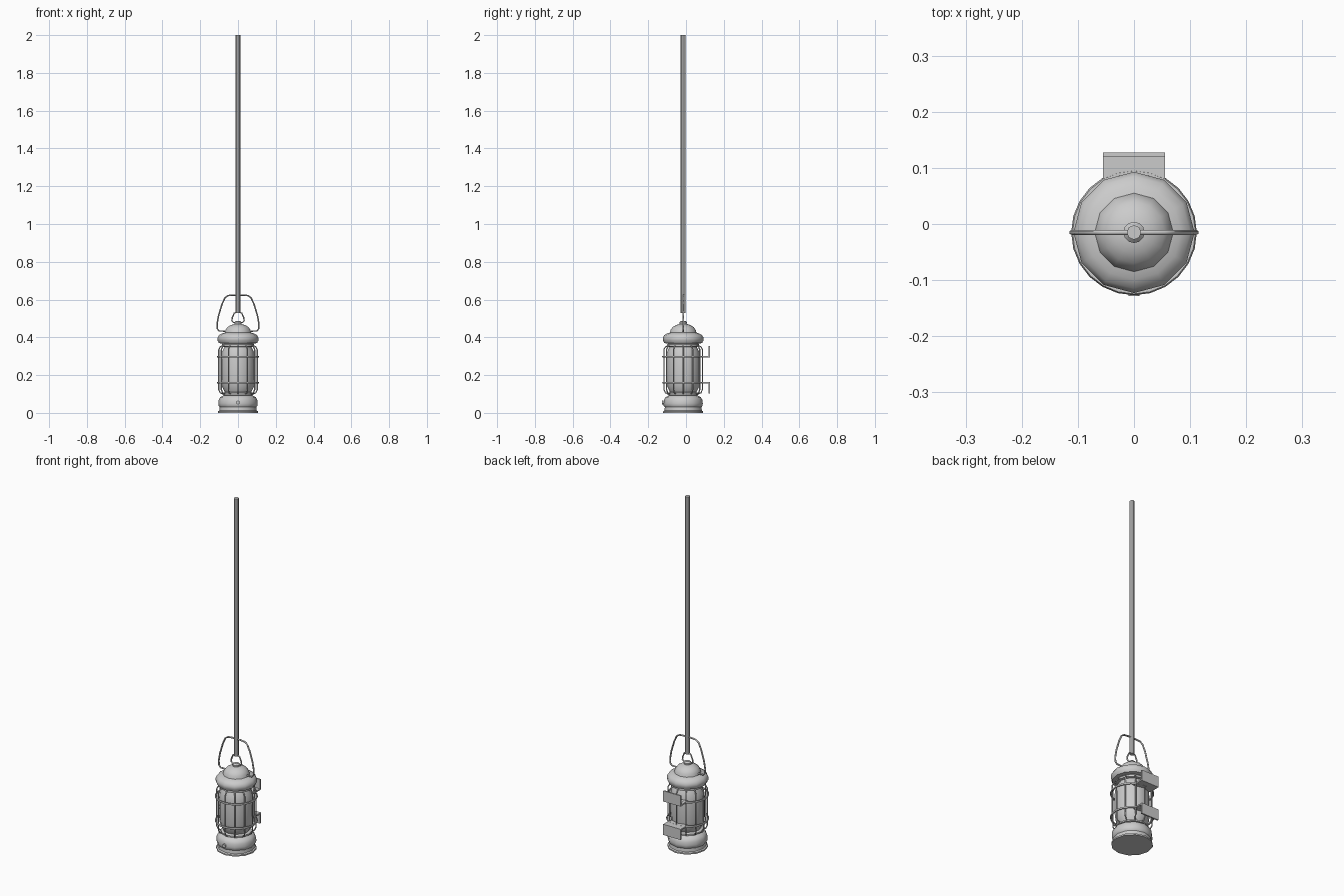
import bpy, bmesh, math
from mathutils import Vector

if "Cube" in bpy.data.objects:
    bpy.data.objects.remove(bpy.data.objects["Cube"])

CY = -0.015  # lantern axis
SIDES = 12


def finish(obj, angle=40):
    bpy.ops.object.select_all(action='DESELECT')
    obj.select_set(True)
    bpy.context.view_layer.objects.active = obj
    bpy.ops.object.shade_smooth_by_angle(angle=math.radians(angle))
    return obj


def lathe(name, profile, sides=SIDES):
    """Revolve (radius, z) points about the lantern axis, closing both ends."""
    bm = bmesh.new()
    rings = []
    for r, z in profile:
        rings.append([bm.verts.new((r * math.sin(2 * math.pi * i / sides),
                                    CY - r * math.cos(2 * math.pi * i / sides), z))
                      for i in range(sides)])
    for a, b in zip(rings, rings[1:]):
        for i in range(sides):
            j = (i + 1) % sides
            bm.faces.new((a[i], a[j], b[j], b[i]))
    bm.faces.new(rings[0][::-1])
    bm.faces.new(rings[-1])
    bmesh.ops.recalc_face_normals(bm, faces=bm.faces)
    me = bpy.data.meshes.new(name)
    bm.to_mesh(me)
    bm.free()
    obj = bpy.data.objects.new(name, me)
    bpy.context.collection.objects.link(obj)
    return finish(obj)


def tube(name, points, radius, closed=False, res=1):
    """Round wire along a path, converted to a mesh."""
    cu = bpy.data.curves.new(name, 'CURVE')
    cu.dimensions = '3D'
    cu.bevel_depth = radius
    cu.bevel_resolution = res
    cu.use_fill_caps = True
    sp = cu.splines.new('POLY')
    sp.points.add(len(points) - 1)
    for p, co in zip(sp.points, points):
        p.co = (*co, 1)
    sp.use_cyclic_u = closed
    obj = bpy.data.objects.new(name, cu)
    bpy.context.collection.objects.link(obj)
    bpy.ops.object.select_all(action='DESELECT')
    obj.select_set(True)
    bpy.context.view_layer.objects.active = obj
    bpy.ops.object.convert(target='MESH')
    return finish(bpy.context.object, 60)


def box(name, lo, hi):
    lo, hi = Vector(lo), Vector(hi)
    bpy.ops.mesh.primitive_cube_add(size=1, location=(lo + hi) / 2)
    obj = bpy.context.object
    obj.name = name
    obj.scale = hi - lo
    return obj


def mirrored(half):
    """Complete a symmetric (x, z) path from its right half, ending on x = 0."""
    pts = half + [(-x, z) for x, z in reversed(half) if x > 1e-6]
    return [(x, CY, z) for x, z in pts]


# Stepped base / fuel tank
lathe("base", [(0.106, 0), (0.106, 0.008), (0.099, 0.012), (0.097, 0.03),
               (0.103, 0.038), (0.104, 0.05), (0.102, 0.068), (0.094, 0.083),
               (0.08, 0.09), (0.072, 0.095)])
lathe("lower_collar", [(0.074, 0.092), (0.082, 0.096), (0.082, 0.104), (0.07, 0.11)])

# Glass chimney
lathe("glass", [(0.068, 0.105), (0.074, 0.118), (0.085, 0.14), (0.089, 0.17),
                (0.09, 0.23), (0.089, 0.29), (0.084, 0.325), (0.073, 0.347),
                (0.067, 0.36)])

# Cap with flared rim, shoulder and dome
lathe("upper_collar", [(0.068, 0.348), (0.085, 0.352), (0.085, 0.362), (0.075, 0.372)])
lathe("cap", [(0.09, 0.368), (0.102, 0.37), (0.103, 0.376), (0.108, 0.383),
              (0.108, 0.398), (0.1, 0.412), (0.084, 0.421), (0.07, 0.425),
              (0.066, 0.44), (0.055, 0.455), (0.038, 0.465), (0.019, 0.471)])
lathe("cap_knob", [(0.016, 0.466), (0.019, 0.472), (0.019, 0.48), (0.012, 0.487)])

# Wire cage: two hoops and vertical guards
for label, z in (("lower", 0.16), ("upper", 0.298)):
    tube(f"{label}_hoop",
         [(0.107 * math.sin(math.tau * i / 24), CY - 0.107 * math.cos(math.tau * i / 24), z)
          for i in range(24)], 0.005, True)
for i in range(SIDES):
    a = math.tau * i / SIDES
    path = [(0.076, 0.1), (0.094, 0.106), (0.102, 0.124), (0.102, 0.335),
            (0.094, 0.35), (0.078, 0.357)]
    tube(f"guard_wire_{i + 1}", [(r * math.sin(a), CY - r * math.cos(a), z) for r, z in path],
         0.0035)

# Bail handle and its hinge lugs
handle = [(0.068, 0.433), (0.1, 0.434), (0.109, 0.445), (0.111, 0.47), (0.103, 0.515),
          (0.085, 0.575), (0.069, 0.61), (0.053, 0.621), (0.025, 0.624), (0, 0.624)]
tube("bail_handle", mirrored(handle), 0.0045)

# Small hanging loop below the rod
loop = [(0, 0.478), (0.025, 0.479), (0.033, 0.487), (0.03, 0.505), (0.02, 0.528), (0, 0.537)]
pts = mirrored(loop)[:-1] if loop[-1][0] else mirrored(loop)
right = loop
tube("hanging_loop", [(x, CY, z) for x, z in right]
     + [(-x, CY, z) for x, z in reversed(right[1:-1])], 0.004, True)

# Long hanging rod
lathe("hanging_rod", [(0.013, 0.528), (0.013, 2.0)], 8)

# Filler knob on the front of the base
tube("base_knob_stem", [(0, -0.105, 0.055), (0, -0.122, 0.055)], 0.005)
tube("base_knob", [(0, -0.12, 0.055), (0, -0.128, 0.055)], 0.01, res=2)

# Wall brackets at the back: shelf with upturned / downturned tab
for label, z, d in (("upper", 0.298, 1), ("lower", 0.16, -1)):
    box(f"{label}_bracket_shelf", (-0.055, 0.06, z - 0.004), (0.055, 0.122, z + 0.004))
    z0, z1 = sorted((z - d * 0.004, z + d * 0.057))
    box(f"{label}_bracket_tab", (-0.055, 0.119, z0), (0.055, 0.127, z1))
